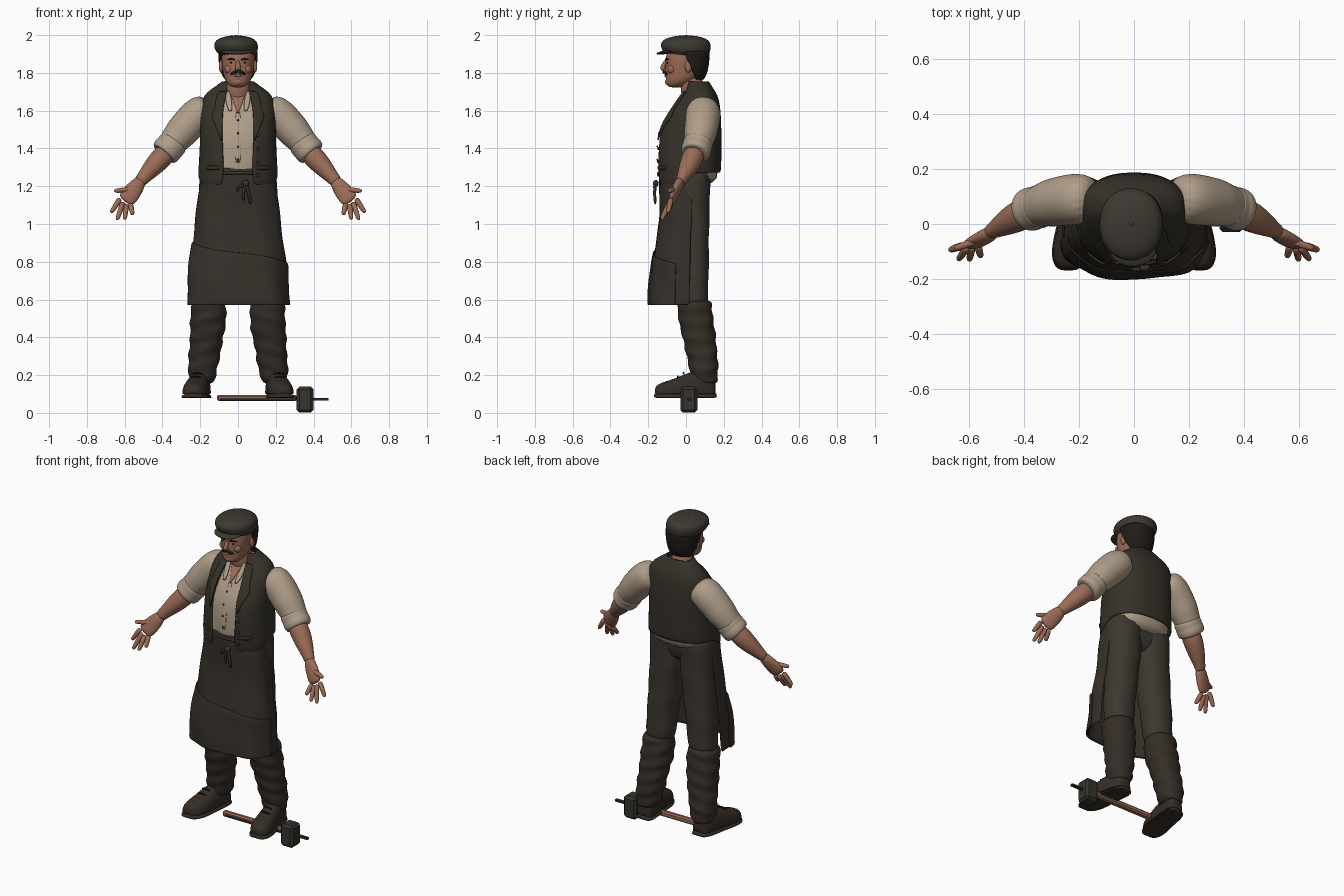
import bpy, bmesh
from math import sin, cos, pi, asin
from mathutils import Vector

cube = bpy.data.objects.get("Cube")
if cube:
    bpy.data.objects.remove(cube)


def material(name, r, g, b):
    m = bpy.data.materials.new(name)
    m.use_nodes = True
    m.diffuse_color = (r, g, b, 1)
    m.node_tree.nodes["Principled BSDF"].inputs["Base Color"].default_value = (r, g, b, 1)
    return m


SKIN = material("skin", .33, .15, .094)
SHIRT = material("linen shirt", .43, .34, .25)
VEST = material("vest wool", .036, .031, .022)
CAP = material("cap wool", .046, .040, .031)
APRON = material("apron leather", .037, .029, .022)
TROUSER = material("trouser cloth", .046, .039, .029)
BOOT = material("boot leather", .035, .026, .020)
HAIR = material("dark hair", .014, .011, .009)
IRON = material("iron", .036, .033, .025)
WOOD = material("handle wood", .32, .14, .085)


def finish(bm, name, mat, sub=0, thick=0):
    bmesh.ops.recalc_face_normals(bm, faces=bm.faces)
    me = bpy.data.meshes.new(name)
    bm.to_mesh(me)
    bm.free()
    me.materials.append(mat)
    ob = bpy.data.objects.new(name, me)
    bpy.context.collection.objects.link(ob)
    if thick:
        ob.modifiers.new("thickness", "SOLIDIFY").thickness = thick
    if sub:
        ob.modifiers.new("smooth", "SUBSURF").levels = sub
        ob.modifiers["smooth"].render_levels = sub
    for f in me.polygons:
        f.use_smooth = sub > 0
    return ob


def bridge(name, rings, mat, closed=True, sub=1, thick=0):
    """Join rows of points into a capped tube, or an open sheet."""
    bm = bmesh.new()
    vs = [[bm.verts.new(p) for p in r] for r in rings]
    n = len(vs[0])
    for a, b in zip(vs, vs[1:]):
        for i in range(n if closed else n - 1):
            j = (i + 1) % n
            bm.faces.new((a[i], a[j], b[j], b[i]))
    if closed:
        bm.faces.new(vs[0])
        bm.faces.new(vs[-1])
    return finish(bm, name, mat, sub, thick)


def spow(v, e):
    return abs(v) ** e * (1 if v >= 0 else -1)


def ring(z, cx, cy, rx, ry, p=2, n=24, a0=0, a1=None):
    """Horizontal superellipse; angle zero is the front."""
    m = n if a1 is None else n - 1
    span = 2 * pi if a1 is None else a1 - a0
    angs = [a0 + span * i / m for i in range(n)]
    return [Vector((cx + rx * spow(sin(a), 2 / p), cy - ry * spow(cos(a), 2 / p), z)) for a in angs]


def sample(rows, z):
    rows = sorted(rows)
    z = min(max(z, rows[0][0]), rows[-1][0])
    for a, b in zip(rows, rows[1:]):
        if z <= b[0]:
            t = (z - a[0]) / (b[0] - a[0])
            return [u + (v - u) * t for u, v in zip(a, b)]


def loft(name, rows, mat, p=2, s=1, levels=0, fold=0, sub=1):
    if levels:
        lo, hi = rows[0][0], rows[-1][0]
        rows = [sample(rows, lo + (hi - lo) * i / levels) for i in range(levels + 1)]
    rings = []
    for i, (z, cx, cy, rx, ry) in enumerate(rows):
        r = ring(z, cx * s, cy, rx, ry, p)
        for k, v in enumerate(r):
            a = k * pi / 12
            d = fold * sin(i * 1.9 + 2 * sin(a * s)) * (1 + .5 * sin(3 * a + i))
            v.x += d * sin(a)
            v.y -= d * cos(a)
        rings.append(r)
    return bridge(name, rings, mat, sub=sub)


def tube(name, pts, mat, s=1, n=12, sub=1):
    """Limb along points (x, y, z, width, depth), rings square to the path."""
    c = [Vector((q[0] * s, q[1], q[2])) for q in pts]
    rings = []
    for i, q in enumerate(pts):
        t = (c[min(i + 1, len(c) - 1)] - c[max(i - 1, 0)]).normalized()
        nrm = Vector((0, 1, 0))
        nrm = (nrm - t * nrm.dot(t)).normalized()
        u = t.cross(nrm)
        rings.append([c[i] + u * q[3] * cos(k * 2 * pi / n) + nrm * q[-1] * sin(k * 2 * pi / n) for k in range(n)])
    return bridge(name, rings, mat, sub=sub)


def ball(name, loc, size, mat, tilt=0):
    bm = bmesh.new()
    bmesh.ops.create_uvsphere(bm, u_segments=16, v_segments=10, radius=1)
    bmesh.ops.scale(bm, vec=size, verts=bm.verts)
    ob = finish(bm, name, mat, 1)
    ob.location, ob.rotation_euler.x = loc, tilt
    return ob


def box(name, loc, size, mat, bevel=.004, turn=0):
    bm = bmesh.new()
    bmesh.ops.create_cube(bm, size=1)
    bmesh.ops.scale(bm, vec=size, verts=bm.verts)
    ob = finish(bm, name, mat)
    ob.location, ob.rotation_euler.y = loc, turn
    ob.modifiers.new("bevel", "BEVEL").width = bevel
    return ob


# Torso: shirt inside an open vest (z, cy, rx, ry, half opening)
P = 2.4
TORSO = [(1.2, .015, .212, .165, .085), (1.28, .015, .21, .172, .075), (1.4, .016, .203, .172, .08),
         (1.5, .02, .2, .168, .085), (1.6, .05, .2, .134, .08), (1.66, .067, .19, .108, .07),
         (1.7, .075, .165, .082, .06), (1.73, .07, .115, .066, .055), (1.76, .06, .082, .06, .05)]


def front_y(x, z):
    _, cy, rx, ry, _ = sample(TORSO, z)
    return cy - ry * max(0, 1 - (abs(x) / rx) ** P) ** (1 / P)


def patch(name, rows, mat, s=1, off=.004, thick=.006):
    """Thin sheet lying on the chest, rows of (z, x from, x to)."""
    rings = [[(s * (a + (b - a) * k / 4), front_y(a + (b - a) * k / 4, z) - off, z) for k in range(5)] for z, a, b in rows]
    return bridge(name, rings, mat, False, 1, thick)


loft("shirt_body", [(z, 0, cy, rx - .016, ry - .016) for z, cy, rx, ry, g in TORSO[:-1]], SHIRT, P)
vest = []
for z, cy, rx, ry, g in TORSO:
    a = asin((g / rx) ** (P / 2))
    r = ring(z, 0, cy, rx, ry, P, 41, a, 2 * pi - a)
    if z == 1.2:
        for v in r:
            v.z += .07 * min(1, max(0, (v.y + .08) / .12))
    vest.append(r)
bridge("vest", vest, VEST, False, 1, .012)
patch("shirt_placket", [(1.32, -.014, .014), (1.45, -.014, .014), (1.6, -.014, .014)], SHIRT, off=-.01)
patch("open_neck", [(1.59, -.003, .003), (1.64, -.022, .022), (1.7, -.045, .045)], SKIN, off=-.008)
for i in range(4):
    z = 1.34 + i * .07
    ball("shirt_button", (0, front_y(0, z) + .004, z), (.006, .004, .006), TROUSER)
    ball("vest_button", (.105, front_y(.105, z - .08) - .006, z - .08), (.009, .006, .009), IRON)

for s, side in ((1, "left"), (-1, "right")):
    patch(side + "_lapel", [(1.44, .086, .092), (1.52, .084, .12), (1.58, .08, .152), (1.595, .08, .125),
                            (1.66, .07, .125), (1.71, .056, .1)], VEST, s, .012, .01)
    patch(side + "_vest_pocket", [(1.285, .1, .175), (1.31, .1, .175)], VEST, s, .01, .01)
    patch(side + "_shirt_collar", [(1.6, .03, .05), (1.66, .032, .07), (1.71, .045, .065)], SHIRT, s, .004, .012)

    # Arms, rolled cuffs and open hands
    tube(side + "_sleeve", [(.14, .09, 1.62, .08), (.205, .093, 1.588, .098), (.27, .083, 1.52, .091), (.3, .077, 1.485, .09),
                            (.33, .07, 1.45, .08), (.38, .053, 1.39, .07)], SHIRT, s, 16, 2)
    tube(side + "_rolled_cuff", [(.335, .067, 1.44, .07), (.342, .064, 1.43, .083), (.362, .058, 1.405, .078),
                                 (.372, .055, 1.395, .083), (.392, .05, 1.37, .078), (.394, .049, 1.368, .06)], SHIRT, s, 16, 2)
    tube(side + "_forearm", [(.36, .055, 1.4, .058), (.42, .03, 1.335, .06), (.47, .002, 1.28, .047),
                             (.51, -.022, 1.235, .034, .03), (.525, -.032, 1.217, .035, .027)], SKIN, s, 14, 2)
    tube(side + "_palm", [(.508, -.024, 1.238, .03, .026), (.54, -.045, 1.195, .045, .027), (.575, -.065, 1.15, .052, .023),
                          (.6, -.082, 1.118, .046, .016)], SKIN, s, 12, 2)
    fingers = {"thumb": (.555, -.055, 1.185, .655, -.09, 1.175), "index": (.622, -.078, 1.138, .672, -.095, 1.06),
               "middle": (.607, -.083, 1.12, .64, -.13, 1.022), "ring": (.59, -.08, 1.108, .6, -.132, 1.025),
               "little": (.57, -.075, 1.108, .558, -.12, 1.05)}
    for fname, f in fingers.items():
        a, b = Vector(f[:3]), Vector(f[3:])
        path = [(*a.lerp(b, t), r) for t, r in ((0, .017), (.4, .0155), (.8, .0135), (.96, .011), (1, .005))]
        tube(side + "_" + fname + "_finger", path, SKIN, s, 8)

    # Trousers, gaiters and boots
    loft(side + "_trouser_leg", [(.55, .15, .04, .083, .075), (.7, .14, .035, .09, .085), (.9, .12, .03, .097, .092),
                                 (1.1, .105, .03, .104, .096), (1.3, .1, .03, .105, .1)], TROUSER, 2.2, s, 12, .003)
    loft(side + "_gaiter", [(.15, .192, .1, .06, .065), (.2, .19, .095, .074, .074), (.27, .182, .09, .082, .08),
                            (.35, .172, .078, .085, .085), (.45, .16, .06, .094, .092), (.56, .155, .045, .094, .093),
                            (.6, .155, .045, .085, .085)], BOOT, 2.2, s, 18, .006)
    for part, grow, base, rise in (("boot", 1, .1, 1), ("boot_sole", 1.07, .08, .025)):
        rings = []
        for y, w, h in ((.158, .03, .07), (.145, .05, .1), (.09, .06, .125), (.02, .06, .12), (-.05, .068, .085),
                        (-.11, .068, .068), (-.15, .05, .052), (-.165, .025, .035)):
            hh = h if rise == 1 else rise
            rings.append([(s * (.215 - .15 * y) + grow * w * spow(cos(k * pi / 8), .75), y * (1 + (grow - 1) / 2),
                           base + hh * max(0, spow(sin(k * pi / 8), .75))) for k in range(16)])
        bridge(side + "_" + part, rings, BOOT, sub=1)
    for i in range(3):
        y, z = -.01 - i * .03, .215 - i * .019
        cx = s * (.215 - .15 * y)
        tube(side + "_boot_lace", [(cx - .03, y, z - .01, .005), (cx, y - .005, z, .005), (cx + .03, y, z - .01, .005)], HAIR)

    # Ears, brows and eyes
    ball(side + "_ear", (s * .09, .012, 1.835), (.012, .02, .033), SKIN)
    tube(side + "_eyebrow", [(.014, -.109, 1.868, .005), (.035, -.106, 1.876, .006), (.06, -.088, 1.868, .003)], HAIR, s)
    ball(side + "_eye", (s * .034, -.097, 1.853), (.011, .006, .005), HAIR)
    ball(side + "_cheek", (s * .045, -.075, 1.82), (.028, .024, .026), SKIN)
    tube(side + "_moustache", [(0, -.118, 1.808, .009), (.02, -.115, 1.804, .011), (.042, -.099, 1.79, .004)], HAIR, s)

# Seat of the trousers and apron wrapped round the front
loft("trouser_seat", [(1.1, 0, .03, .11, .07), (1.18, 0, .025, .19, .09), (1.32, 0, .025, .19, .105)], TROUSER, 2.6)
SKIRT = [(.57, -.02, .268, .172), (.68, -.02, .262, .168), (.8, -.015, .252, .165), (.9, -.01, .24, .148),
         (1.05, 0, .222, .143), (1.2, 0, .205, .14), (1.3, 0, .19, .14)]


def wrap(name, top, arc, grow):
    rings = []
    for i in range(15):
        r = []
        for k in range(49):
            a = -arc + 2 * arc * k / 48
            z = .57 + (top(a) - .57) * i / 14
            _, cy, rx, ry = sample(SKIRT, z)
            w = grow + .007 * sin(a * 7 + z * 5) * (1.3 - z) + .003 * sin(z * 22 + a * 2)
            r.append((( rx + w) * spow(sin(a), .75), cy - (ry + w) * spow(cos(a), .75), z))
        rings.append(r)
    bridge(name, rings, APRON, False, 1, .008)


wrap("apron", lambda a: 1.3, 1.72, 0)
wrap("apron_lower_panel", lambda a: .85 - .04 * a, 1.45, .009)
band = [(x, front_y(x, 1.26) + .012 - .004 * cos(x * 9), 1.27, .008) for x in (-.17, -.1, -.03, .04, .1, .17)]
tube("apron_tie_band", band, APRON)
ball("apron_knot", (.04, -.16, 1.215), (.02, .016, .018), APRON)
for i, (x, z) in enumerate(((.03, 1.12), (.065, 1.1), (.0, 1.17))):
    tube("apron_string", [(.04, -.162, 1.215, .009), (x - .005, -.168, (z + 1.22) / 2, .008), (x, -.162, z, .008)], APRON)

# Head, neck and face
loft("neck", [(1.6, 0, .05, .075, .06), (1.7, 0, .035, .066, .062), (1.8, 0, .025, .064, .065)], SKIN)
HEAD = [(1.722, 0, -.055, .03, .032), (1.74, 0, -.045, .056, .062), (1.77, 0, -.02, .073, .088), (1.81, 0, -.008, .081, .101),
        (1.86, 0, -.003, .088, .106), (1.92, 0, 0, .09, .104), (1.96, 0, 0, .06, .07)]
loft("head", HEAD, SKIN, 2.2, sub=2)
tube("nose", [(0, -.105, 1.868, .009), (0, -.117, 1.845, .011), (0, -.127, 1.826, .017), (0, -.112, 1.815, .014)], SKIN)
ball("lower_lip", (0, -.105, 1.785), (.02, .01, .007), SKIN)
ball("chin", (0, -.09, 1.752), (.028, .022, .02), SKIN)
hair = [ring(z, 0, cy + .012, rx + .004, ry, 2.2, 25, a, 2 * pi - a)
        for z, cy, rx, ry, a in ((1.765, .0, .066, .07, 2.1), (1.8, -.002, .08, .092, 1.85), (1.85, -.003, .088, .102, 1.6),
                                 (1.92, 0, .091, .104, 1.35))]
bridge("hair", hair, HAIR, False, 1, .012)

# Flat cap
loft("cap_crown", [(1.885, -.004, .012, .093, .106), (1.905, -.005, .01, .1, .113), (1.912, -.007, .003, .112, .126),
                   (1.945, -.011, -.002, .119, .136), (1.972, -.011, -.002, .11, .126), (1.99, -.01, 0, .075, .088),
                   (1.999, -.01, 0, .02, .025)], CAP, 2.1, sub=2)
ball("cap_peak", (-.004, -.095, 1.913), (.088, .064, .011), CAP, .2)
ball("cap_button", (-.01, 0, 1.997), (.009, .009, .004), CAP)

# Sledgehammer lying on the ground
box("hammer_head", (.355, .015, .07), (.088, .09, .138), IRON, .014)
box("hammer_handle", (.1, .015, .079), (.42, .032, .034), WOOD, .008)
box("handle_strap", (.11, .0, .073), (.4, .008, .014), IRON, .002)
box("handle_tip", (.435, .015, .073), (.09, .022, .014), IRON, .003)
